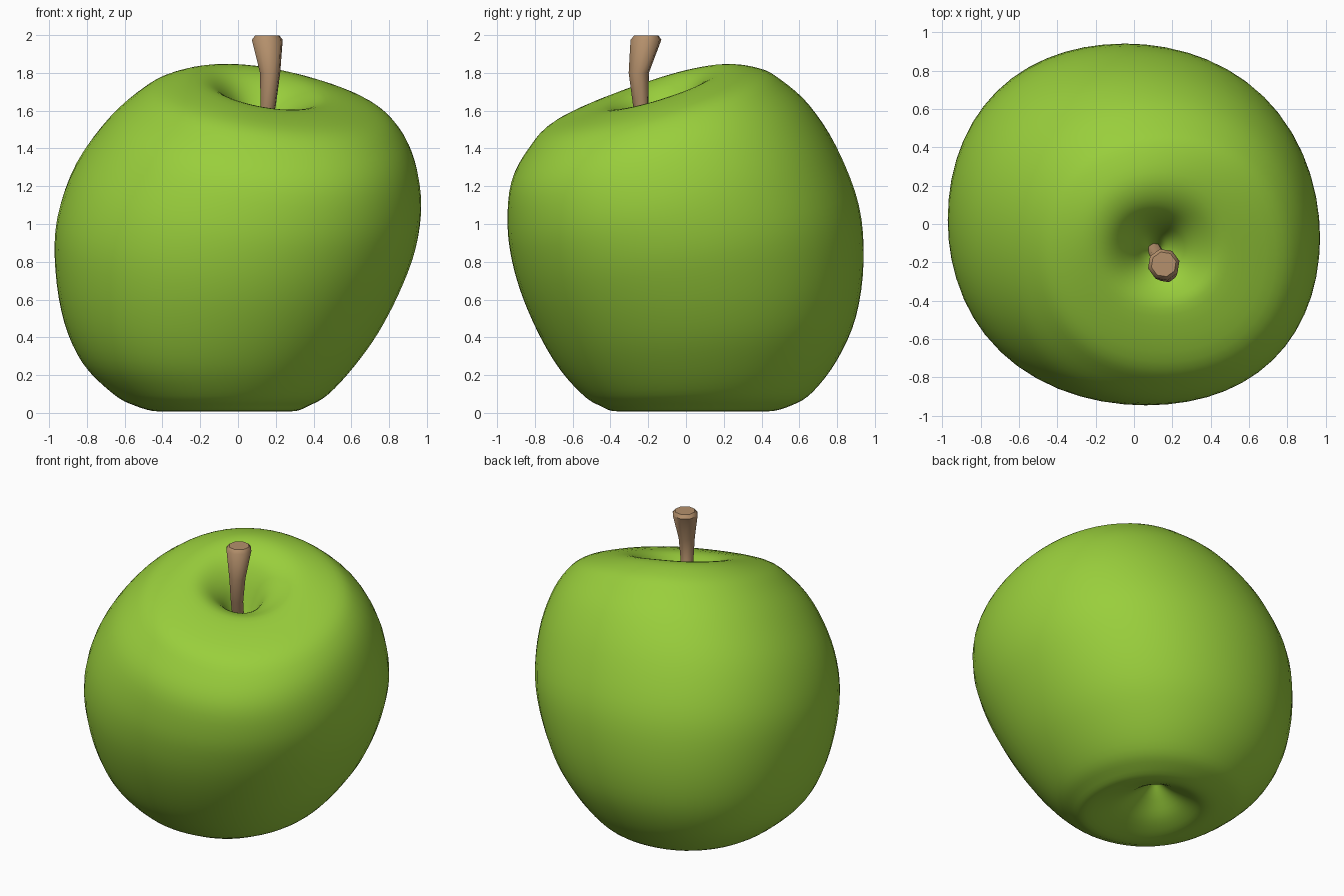
import bpy, bmesh, math
from mathutils import Vector

if "Cube" in bpy.data.objects:
    bpy.data.objects.remove(bpy.data.objects["Cube"])


def material(name, rgb):
    m = bpy.data.materials.new(name)
    m.diffuse_color = (*rgb, 1)
    m.use_nodes = True
    m.node_tree.nodes["Principled BSDF"].inputs["Base Color"].default_value = m.diffuse_color
    return m


def skin(name, rings, mat, angle):
    """Bridge a list of closed rings and cap both ends with a fan."""
    bm = bmesh.new()
    loops = [[bm.verts.new(p) for p in r] for r in rings]
    n = len(loops[0])
    for a, b in zip(loops, loops[1:]):
        for j in range(n):
            k = (j + 1) % n
            bm.faces.new((a[j], a[k], b[k], b[j]))
    for loop in (loops[0], loops[-1]):
        c = bm.verts.new(sum((v.co for v in loop), Vector()) / n)
        for j in range(n):
            bm.faces.new((loop[j], loop[(j + 1) % n], c))
    bmesh.ops.recalc_face_normals(bm, faces=bm.faces)
    me = bpy.data.meshes.new(name)
    bm.to_mesh(me)
    bm.free()
    ob = bpy.data.objects.new(name, me)
    bpy.context.collection.objects.link(ob)
    me.materials.append(mat)
    bpy.context.view_layer.objects.active = ob
    ob.select_set(True)
    bpy.ops.object.shade_smooth_by_angle(angle=math.radians(angle))
    ob.select_set(False)
    return ob


def catmull(p0, p1, p2, p3, t):
    return [0.5 * (2 * b + (c - a) * t + (2 * a - 5 * b + 4 * c - d) * t * t
                   + (3 * b - a - 3 * c + d) * t ** 3)
            for a, b, c, d in zip(p0, p1, p2, p3)]


# Apple body: tilted oval rings, from bottom dimple over the skin into top dimple
# centre height, drop to the right, drop to the front, left, right, front, back
KEYS = [
    (0.20, 0, 0, -0.12, -0.08, 0.07, 0.11),
    (0.13, 0, 0, -0.20, 0.00, -0.01, 0.19),
    (0.05, 0, 0, -0.30, 0.12, -0.16, 0.32),
    (0.008, 0, 0, -0.42, 0.28, -0.36, 0.43),
    (0.04, 0, 0, -0.55, 0.38, -0.46, 0.56),
    (0.10, 0, 0.01, -0.66, 0.48, -0.54, 0.67),
    (0.25, 0.01, 0.03, -0.82, 0.61, -0.66, 0.80),
    (0.45, 0.03, 0.06, -0.92, 0.74, -0.765, 0.90),
    (0.70, 0.06, 0.10, -0.967, 0.855, -0.86, 0.94),
    (0.95, 0.08, 0.15, -0.957, 0.94, -0.92, 0.915),
    (1.20, 0.10, 0.20, -0.86, 0.97, -0.945, 0.80),
    (1.42, 0.11, 0.20, -0.69, 0.94, -0.925, 0.655),
    (1.57, 0.10, 0.18, -0.53, 0.865, -0.835, 0.51),
    (1.66, 0.08, 0.15, -0.41, 0.74, -0.72, 0.40),
    (1.72, 0.06, 0.11, -0.24, 0.50, -0.48, 0.23),
    (1.69, 0.05, 0.08, -0.12, 0.38, -0.36, 0.10),
    (1.60, 0.02, 0.05, -0.02, 0.26, -0.26, 0.02),
    (1.45, 0, 0, 0.04, 0.18, -0.19, -0.05),
    (1.33, 0, 0, 0.08, 0.14, -0.15, -0.11),
]
SEG, STEPS = 56, 4
pts = [KEYS[0]] + KEYS + [KEYS[-1]]
fine = [catmull(*pts[i:i + 4], s / STEPS)
        for i in range(len(KEYS) - 1) for s in range(STEPS)] + [KEYS[-1]]
rings = []
for z, p, q, xl, xr, yf, yb in fine:
    ring = []
    for j in range(SEG):
        t = 2 * math.pi * j / SEG
        c, s = math.cos(t), math.sin(t)
        k = 1 + 0.012 * (1 - math.cos(4 * t))      # slightly squarish outline
        ring.append(((xl + xr) / 2 + (xr - xl) / 2 * c * k,
                     (yf + yb) / 2 + (yb - yf) / 2 * s * k,
                     z - p * c + q * s))
    rings.append(ring)
skin("apple_body", rings, material("apple green", (0.32, 0.62, 0.045)), 60)

# Stem: eight-sided, leaning out of the dimple and flaring at the top
STEM = [(0.10, -0.12, 1.30, 0.035), (0.16, -0.24, 1.63, 0.042),
        (0.17, -0.25, 1.80, 0.055), (0.155, -0.212, 1.975, 0.084),
        (0.155, -0.21, 1.998, 0.066)]
stem = [[(x + r * math.cos(math.pi * (j + 0.3) / 4),
          y + r * math.sin(math.pi * (j + 0.3) / 4), z) for j in range(8)]
        for x, y, z, r in STEM]
skin("stem", stem, material("stem brown", (0.46, 0.28, 0.15)), 46)
